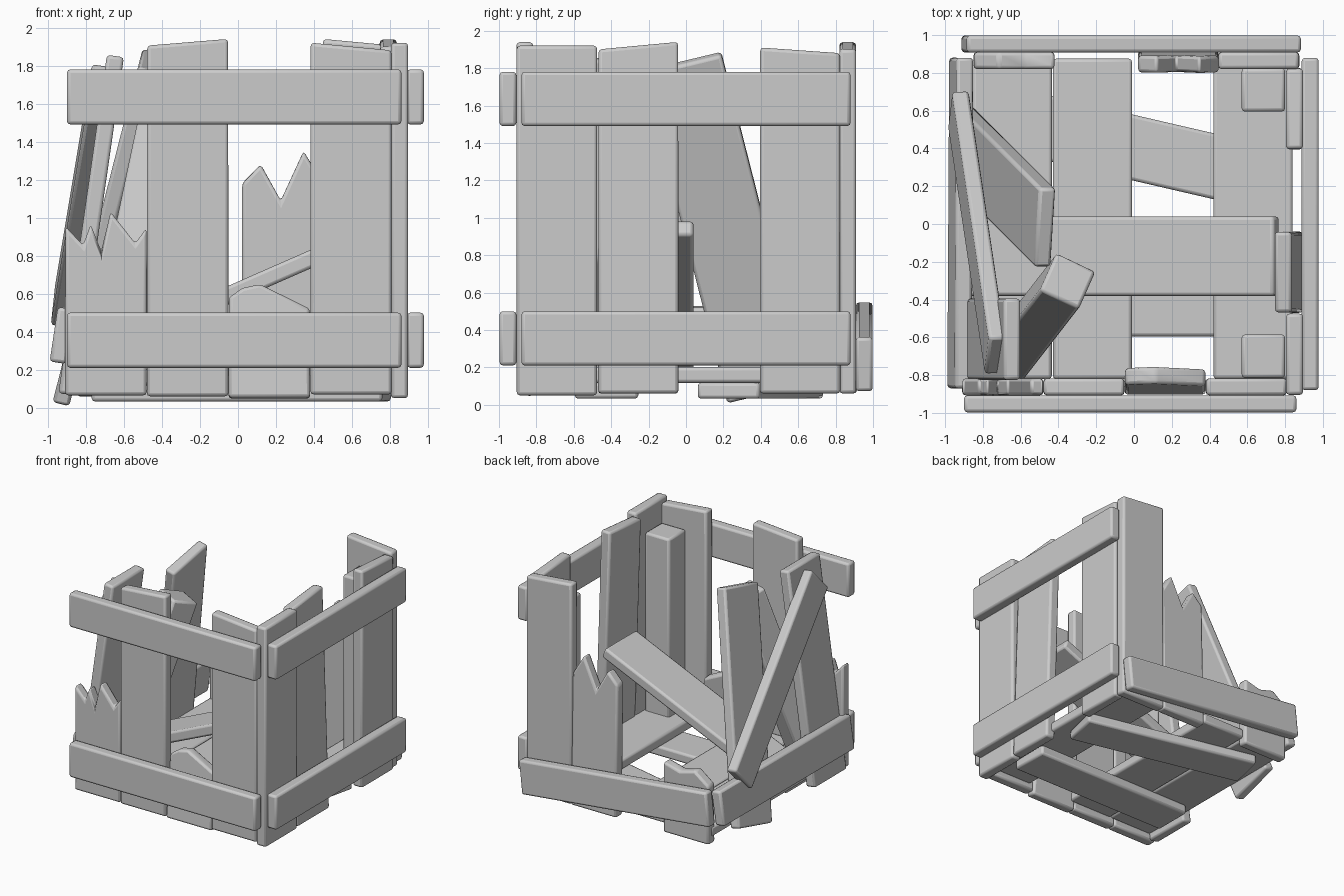
import bpy, bmesh
from mathutils import Vector

if "Cube" in bpy.data.objects:
    bpy.data.objects.remove(bpy.data.objects["Cube"])


def board(name, start, end, across, width=0.43, thick=0.09, tip=None):
    """Plank from start to end; tip = (across, along) outline of a cut or broken end."""
    a, b = Vector(start), Vector(end)
    v = (b - a).normalized()
    u = Vector(across)
    u = (u - v * u.dot(v)).normalized()
    n = u.cross(v)
    length = (b - a).length
    h = width / 2
    tip = tip or [(-h, length), (h, length)]
    outline = [(h, 0), (-h, 0)] + list(tip)
    bm = bmesh.new()
    lo = [bm.verts.new(a + u * p + v * q - n * thick / 2) for p, q in outline]
    hi = [bm.verts.new(a + u * p + v * q + n * thick / 2) for p, q in outline]
    bm.faces.new(lo)
    bm.faces.new(hi[::-1])
    k = len(outline)
    for i in range(k):
        j = (i + 1) % k
        bm.faces.new((lo[i], hi[i], hi[j], lo[j]))
    bmesh.ops.recalc_face_normals(bm, faces=bm.faces)
    me = bpy.data.meshes.new(name)
    bm.to_mesh(me)
    bm.free()
    ob = bpy.data.objects.new(name, me)
    bpy.context.collection.objects.link(ob)
    bev = ob.modifiers.new("worn_edges", "BEVEL")
    bev.width = 0.018
    bev.segments = 2
    bev.limit_method = 'ANGLE'
    bpy.context.view_layer.objects.active = ob
    ob.select_set(True)
    bpy.ops.object.shade_smooth_by_angle(angle=0.7)
    ob.select_set(False)
    return ob


X, Y, Z = (1, 0, 0), (0, 1, 0), (0, 0, 1)
H = 0.213

# front wall planks
board("front_plank_broken_left", (-0.695, -0.862, 0.065), (-0.695, -0.862, 1), X,
      tip=[(-H, 0.89), (-0.12, 0.79), (-0.08, 0.9), (-0.025, 0.76), (0.025, 0.965),
           (0.155, 0.8), (H, 0.88)])
board("front_plank_mid", (-0.265, -0.862, 0.06), (-0.265, -0.862, 1.9), X,
      tip=[(-H, 1.845), (H, 1.88)])
board("front_plank_stub", (0.165, -0.86, 0.05), (0.165, -0.80, 0.65), X,
      tip=[(-H, 0.53), (-0.14, 0.58), (-0.05, 0.6), (H, 0.47)])
board("front_plank_right", (0.595, -0.862, 0.07), (0.595, -0.862, 1.9), X,
      tip=[(-H, 1.85), (H, 1.81)])

# right wall planks
board("right_plank_front", (0.85, -0.69, 0.05), (0.85, -0.69, 1.92), Y)
board("right_plank_mid", (0.85, -0.255, 0.06), (0.79, -0.255, 1.93), Y,
      tip=[(-H, 1.84), (H, 1.88)])
board("right_plank_back", (0.85, 0.61, 0.06), (0.85, 0.61, 1.9), Y,
      tip=[(-H, 1.85), (H, 1.82)])

# back wall planks
board("back_plank_full", (0.66, 0.865, 0.06), (0.66, 0.865, 1.93), X,
      tip=[(-H, 1.88), (H, 1.84)])
board("back_plank_broken", (0.235, 0.87, 0.06), (0.235, 0.845, 1.3), X,
      tip=[(-H, 1.12), (-0.115, 1.22), (-0.01, 1.03), (0.11, 1.29), (H, 1.12)])
board("back_plank_stub", (-0.635, 0.865, 0.06), (-0.635, 0.865, 0.65), X,
      tip=[(-H, 0.5), (-0.08, 0.6), (0.06, 0.56), (H, 0.6)])

# left wall planks, leaning inwards
board("left_plank_front", (-0.90, -0.61, 0.07), (-0.645, -0.61, 1.85), Y)
board("left_plank_skewed", (-0.92, 0.43, 0.065), (-0.47, -0.02, 1.83), Y)

# horizontal rails
for label, z in (("lower", 0.355), ("upper", 1.635)):
    board("front_rail_" + label, (-0.90, -0.952, z), (0.86, -0.952, z), Z, 0.29)
    board("right_rail_" + label, (0.933, -0.88, z), (0.933, 0.88, z), Z, 0.29)
board("back_rail_lower", (-0.90, 0.953, 0.405), (0.87, 0.953, 0.215), Z, 0.29)
board("left_rail_lower", (-0.925, -0.87, 0.38), (-0.915, 0.88, 0.38), (0.15, 0, 1), 0.29)
board("left_rail_fallen", (-0.93, 0.61, 0.53), (-0.735, -0.70, 1.70), (0.08, 0.67, 0.74), 0.29)

# corner posts, one toppled
for label, y in (("front", -0.70), ("back", 0.71)):
    board("corner_post_" + label, (0.685, y, 0.12), (0.685, y, 1.72), X, 0.23, 0.23)
board("corner_post_toppled", (-0.66, -0.70, 0.17), (-0.35, -0.30, 1.64), (0.9, -0.4, 0), 0.23, 0.23)

# floor boards and runners
for i, x in enumerate((-0.645, -0.22, 0.63)):
    board("floor_board_%d" % (i + 1), (x, -0.82, 0.16), (x, 0.875, 0.16), X, 0.42, 0.085)
board("floor_runner_front", (-0.77, -0.425, 0.075), (0.76, -0.425, 0.075), Y, 0.34, 0.085)
board("floor_runner_skewed", (-0.72, 0.57, 0.075), (0.77, 0.225, 0.075), Y, 0.34, 0.085)

# loose plank lying across the inside
board("loose_plank", (-0.90, -0.17, 0.22), (0.755, -0.17, 0.945), Y, 0.42)
